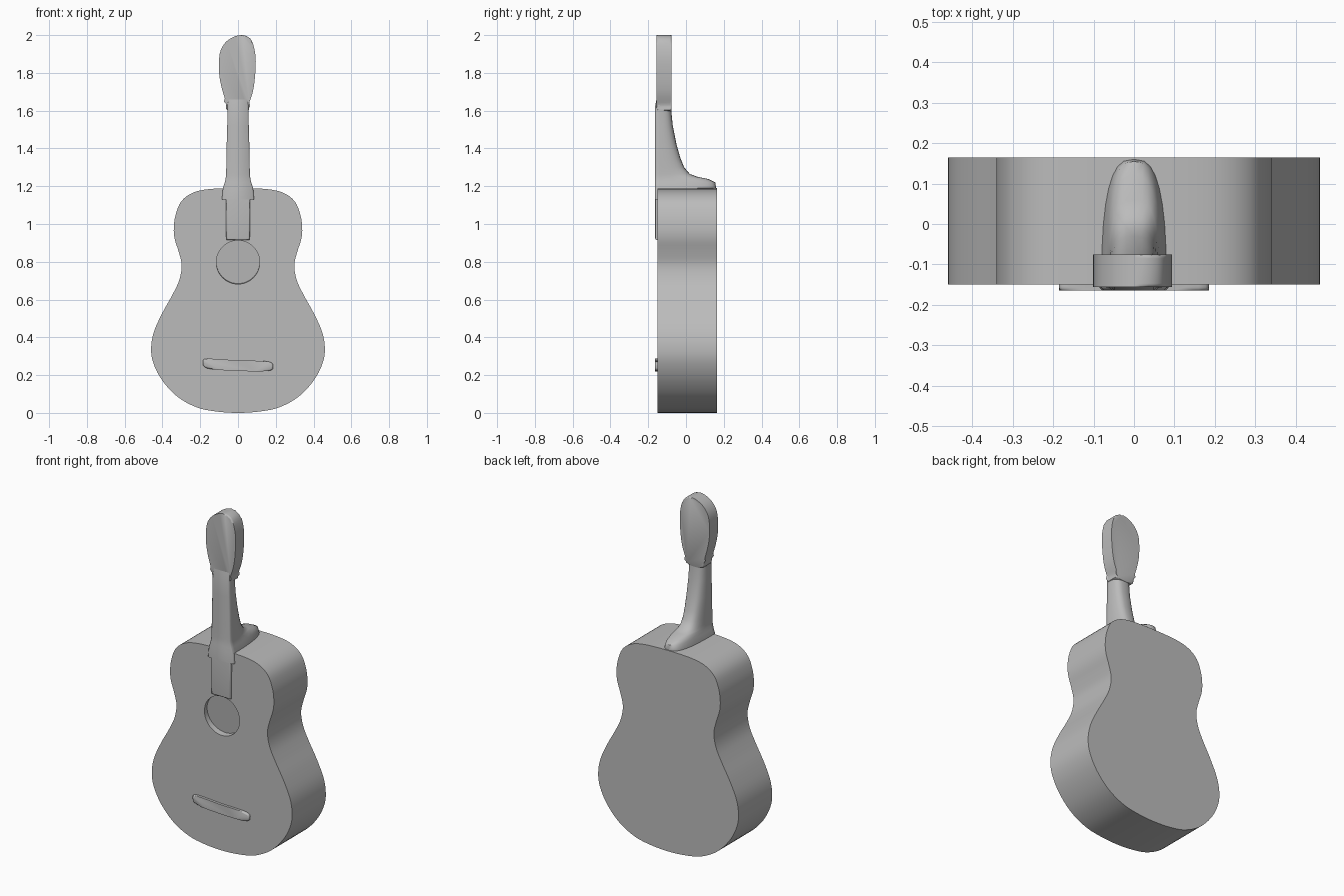
import bpy, bmesh, math
from mathutils import Vector

if "Cube" in bpy.data.objects:
    bpy.data.objects.remove(bpy.data.objects["Cube"], do_unlink=True)

grey = bpy.data.materials.new("plain grey")
grey.use_nodes = True
colour = (0.5, 0.5, 0.5, 1)
grey.diffuse_color = colour
grey.node_tree.nodes["Principled BSDF"].inputs["Base Color"].default_value = colour


def finish(name, bm):
    bmesh.ops.recalc_face_normals(bm, faces=bm.faces)
    mesh = bpy.data.meshes.new(name)
    bm.to_mesh(mesh)
    bm.free()
    mesh.materials.append(grey)
    obj = bpy.data.objects.new(name, mesh)
    bpy.context.collection.objects.link(obj)
    return obj


def smooth_loop(points, steps=4):
    """Closed Catmull-Rom curve through the points."""
    pts = [Vector(p) for p in points]
    n, out = len(pts), []
    for i in range(n):
        a, b, c, d = (pts[(i + k) % n] for k in (-1, 0, 1, 2))
        for s in range(steps):
            t = s / steps
            out.append(0.5 * (2 * b + (c - a) * t + (2 * a - 5 * b + 4 * c - d) * t * t
                              + (3 * b - a - 3 * c + d) * t ** 3))
    return out


def slab(name, outline, front, back, bevel):
    """Outline in x and z, given thickness along y, with rounded edges."""
    bm = bmesh.new()
    rings = [[bm.verts.new((p[0], y, p[1])) for p in outline] for y in (front, back)]
    rims = [bm.faces.new(r) for r in rings]
    n = len(outline)
    for i in range(n):
        j = (i + 1) % n
        bm.faces.new((rings[0][i], rings[0][j], rings[1][j], rings[1][i]))
    rim_edges = list({e for f in rims for e in f.edges})
    bmesh.ops.bevel(bm, geom=rim_edges, offset=bevel, segments=4, profile=0.5,
                    affect='EDGES', clamp_overlap=True)
    return finish(name, bm)


def shade(obj, angle=40):
    bpy.ops.object.select_all(action='DESELECT')
    obj.select_set(True)
    bpy.context.view_layer.objects.active = obj
    bpy.ops.object.shade_smooth_by_angle(angle=math.radians(angle))


# Body: mirrored waisted outline
half = [(0.12, 0.008), (0.22, 0.03), (0.32, 0.085), (0.40, 0.17), (0.447, 0.26),
        (0.46, 0.34), (0.445, 0.43), (0.40, 0.53), (0.35, 0.62), (0.312, 0.70),
        (0.298, 0.78), (0.313, 0.85), (0.335, 0.92), (0.34, 0.98), (0.33, 1.05),
        (0.30, 1.12), (0.24, 1.165), (0.15, 1.185)]
outline = [(0, 0)] + half + [(0, 1.19)] + [(-x, z) for x, z in reversed(half)]
body = slab("body", smooth_loop(outline), -0.15, 0.165, 0.022)

# Sound hole: shallow recess, deeper at the top
bm = bmesh.new()
bmesh.ops.create_cone(bm, cap_ends=True, segments=48, radius1=0.115, radius2=0.115, depth=0.1)
cutter = finish("sound_hole_cutter", bm)
cutter.rotation_euler = (math.radians(95), 0, 0)
cutter.location = (0, -0.175, 0.795)
cutter.hide_render = True
cut = body.modifiers.new("sound hole", 'BOOLEAN')
cut.operation = 'DIFFERENCE'
cut.object = cutter
cut.solver = 'EXACT'
bpy.context.view_layer.objects.active = body
bpy.ops.object.modifier_apply(modifier=cut.name)
bpy.data.objects.remove(cutter, do_unlink=True)
shade(body)

# Neck and heel: D-shaped sections as height, half width, back depth
sections = [(1.13, 0.085, 0.155), (1.19, 0.08, 0.16), (1.22, 0.07, 0.155), (1.238, 0.066, 0.12),
            (1.25, 0.064, 0.06), (1.265, 0.063, 0.02), (1.30, 0.062, -0.01),
            (1.35, 0.061, -0.03), (1.42, 0.06, -0.05), (1.52, 0.057, -0.07),
            (1.62, 0.055, -0.08), (1.72, 0.055, -0.085)]
front, arc = -0.164, 16
bm = bmesh.new()
rings = []
for z, w, back in sections:
    ring = [bm.verts.new((-w + 0.006, front, z)), bm.verts.new((w - 0.006, front, z)),
            bm.verts.new((w, front + 0.006, z))]
    start = front + 0.025
    for k in range(arc + 1):
        a = math.pi * k / arc
        x = math.copysign(abs(math.cos(a)) ** 0.7, math.cos(a))
        ring.append(bm.verts.new((w * x, start + (back - start) * math.sin(a) ** 0.8, z)))
    ring.append(bm.verts.new((-w, front + 0.006, z)))
    rings.append(ring)
for low, high in zip(rings, rings[1:]):
    for i in range(len(low)):
        j = (i + 1) % len(low)
        bm.faces.new((low[i], low[j], high[j], high[i]))
bm.faces.new(rings[0])
bm.faces.new(rings[-1])
# The front of the neck leans back to meet the head
for v in bm.verts:
    if v.co.z > 1.65 and v.co.y < -0.13:
        v.co.y += 0.02
shade(finish("neck", bm), 50)

# Headstock: slightly lopsided rounded paddle
head = [(-0.053, 1.60), (-0.065, 1.65), (-0.086, 1.72), (-0.10, 1.80), (-0.097, 1.90),
        (-0.07, 1.957), (-0.025, 1.99), (0.025, 2.0), (0.066, 1.98), (0.086, 1.93),
        (0.094, 1.86), (0.088, 1.76), (0.076, 1.69), (0.055, 1.63), (0.05, 1.60)]
shade(slab("headstock", smooth_loop(head), -0.156, -0.076, 0.022), 50)

# Fingerboard end lying on the body
board = [(-0.062, 0.915), (0.062, 0.915), (0.066, 1.22), (-0.066, 1.22)]
shade(slab("fingerboard", board, -0.163, -0.14, 0.008))

# Bridge: low soft bar
bar = [(-0.185, 0.27), (-0.16, 0.235), (0, 0.222), (0.16, 0.222), (0.185, 0.245),
       (0.16, 0.272), (0, 0.278), (-0.16, 0.287)]
shade(slab("bridge", smooth_loop(bar), -0.165, -0.14, 0.013), 60)
